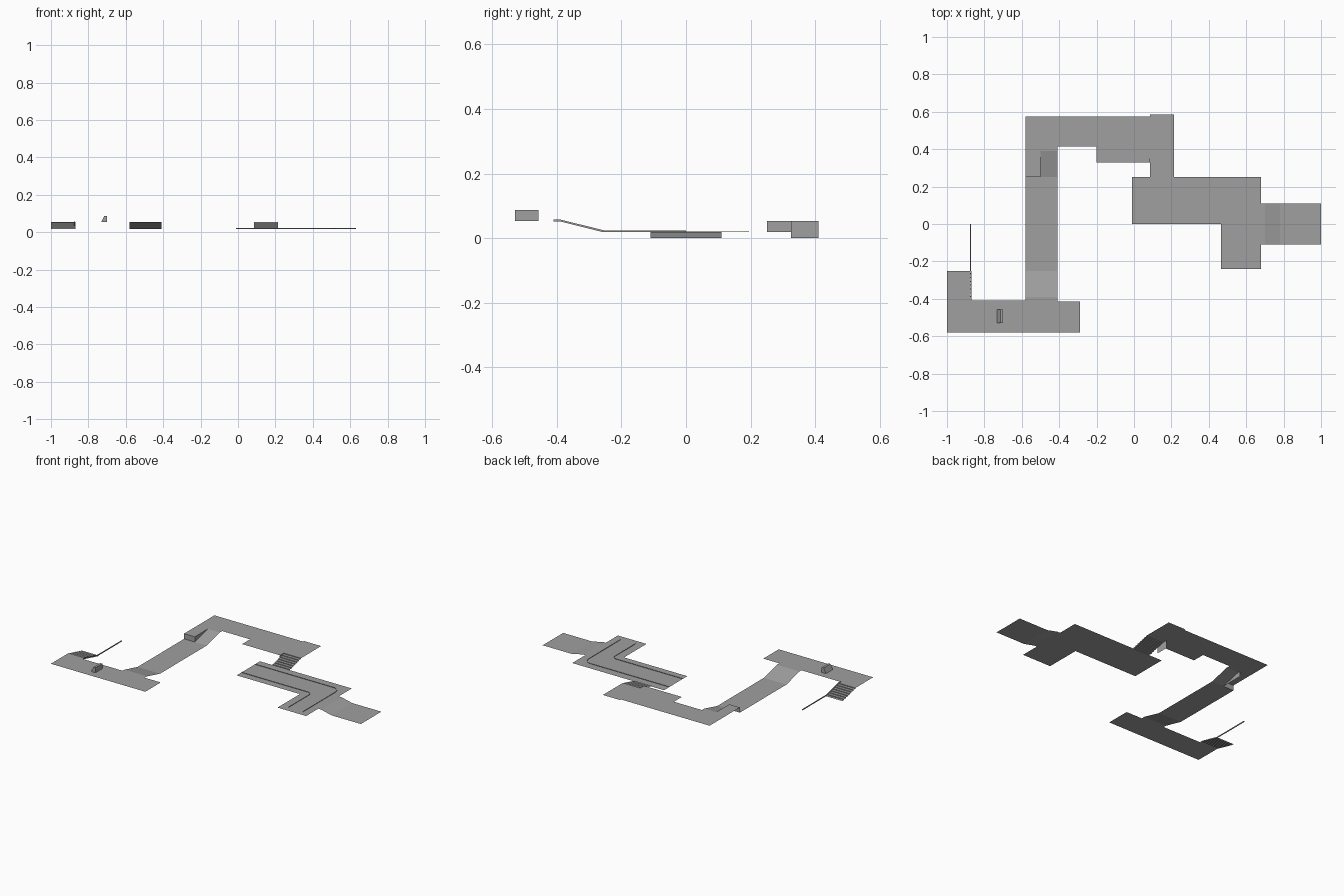
import bpy
import math

cube = bpy.data.objects.get("Cube")
if cube:
    bpy.data.objects.remove(cube)

LOW, HIGH = 0.0185, 0.054

grey = bpy.data.materials.new("plain_grey")
grey.use_nodes = True
colour = (0.35, 0.35, 0.35, 1)
grey.diffuse_color = colour
grey.node_tree.nodes["Principled BSDF"].inputs["Base Color"].default_value = colour


def make(name, verts, faces):
    mesh = bpy.data.meshes.new(name)
    mesh.from_pydata(verts, [], faces)
    mesh.materials.append(grey)
    obj = bpy.data.objects.new(name, mesh)
    bpy.context.collection.objects.link(obj)
    return obj


def slab(name, outline, z):
    """Flat floor from a counter-clockwise outline."""
    return make(name, [(x, y, z) for x, y in outline], [range(len(outline))])


def sweep_x(name, x0, x1, profile):
    """Sheet swept across x from a (y, z) profile running towards +y."""
    verts = [(x, y, z) for y, z in profile for x in (x0, x1)]
    faces = [(2*i, 2*i + 1, 2*i + 3, 2*i + 2) for i in range(len(profile) - 1)]
    return make(name, verts, faces)


def ribbon(name, path, height):
    """Upright strip following a 3D path."""
    verts = [(x, y, z + h) for x, y, z in path for h in (0, height)]
    faces = [(2*i, 2*i + 2, 2*i + 3, 2*i + 1) for i in range(len(path) - 1)]
    return make(name, verts, faces)


def steps(y0, z0, y1, z1, count=7):
    """Stair profile from one height to another."""
    dy, dz = (y1 - y0) / count, (z1 - z0) / count
    points = [(y0, z0)]
    for i in range(count):
        rise = (y0 + i*dy, z0 + (i + 1)*dz)
        points += [rise, (y0 + (i + 1)*dy, rise[1])]
    return points


def bend(cx, cy, r, z, end_y, start_x):
    """Straight, quarter turn, straight."""
    arc = [(cx + r*math.sin(a), cy + r*math.cos(a), z)
           for a in [i*math.pi/12 for i in range(7)]]
    return [(start_x, cy + r, z)] + arc + [(cx + r, end_y, z)]


# Upper south-west floor
slab("south_floor", [(-1, -0.58), (-0.29, -0.58), (-0.29, -0.415), (-0.41, -0.415),
                     (-0.58, -0.41), (-0.87, -0.41), (-1, -0.41)], HIGH)

# West stairs going down to the back, with a thin kerb along the edge
sweep_x("west_stairs", -1, -0.87, [(-0.41, HIGH)] + steps(-0.39, HIGH, -0.25, LOW))
kerb = ribbon("west_kerb", [(-0.872, -0.41, HIGH - 0.002), (-0.872, -0.39, HIGH - 0.002),
                            (-0.872, -0.255, LOW), (-0.872, 0, LOW)], 0.006)
kerb.modifiers.new("thickness", "SOLIDIFY").thickness = 0.005

# Long corridor with a sloping front end
sweep_x("corridor", -0.58, -0.41, [(-0.415, HIGH), (-0.39, HIGH), (-0.25, LOW), (0.25, LOW)])
sweep_x("corridor_ramp", -0.50, -0.41, [(0.25, LOW), (0.39, HIGH), (0.415, HIGH)])

# Raised ledge beside the corridor ramp
sweep_x("ledge", -0.58, -0.50, [(0.25, LOW), (0.25, HIGH), (0.415, HIGH)])
ribbon("ledge_side", [(-0.50, 0.25, LOW), (-0.50, 0.41, LOW)], HIGH - LOW)

# Upper north floor with its front bay
slab("north_floor", [(-0.58, 0.415), (-0.20, 0.415), (-0.20, 0.33), (0.085, 0.33),
                     (0.085, 0.575), (-0.58, 0.575)], HIGH)
ribbon("bay_side", [(0.085, 0.325, 0), (0.085, 0.41, 0)], HIGH)

# Stairs down to the middle floor, with the landing
sweep_x("north_stairs", 0.085, 0.215, steps(0.25, LOW, 0.39, HIGH) + [(0.585, HIGH)])

# Lower middle floor
slab("middle_floor", [(-0.01, 0), (0.465, 0), (0.465, -0.24), (0.68, -0.24),
                      (0.68, 0.25), (-0.01, 0.25)], LOW)
ribbon("outer_kerb", bend(0.58, 0.145, 0.05, LOW, -0.2, -0.01), 0.003)
ribbon("inner_kerb", bend(0.49, 0.02, 0.03, LOW, -0.2, -0.01), 0.003)

# East exit, sloping down to the ground
exit_path = [(0.68, LOW), (0.70, LOW), (0.78, 0), (1, 0)]
make("east_exit", [(x, y, z) for x, z in exit_path for y in (0.11, -0.11)],
     [(2*i, 2*i + 1, 2*i + 3, 2*i + 2) for i in range(len(exit_path) - 1)])

# Small wedge-backed block on the south floor
section = [(-0.732, HIGH), (-0.70, HIGH), (-0.70, 0.088), (-0.715, 0.088)]
make("block", [(x, y, z) for y in (-0.53, -0.457) for x, z in section],
     [(0, 1, 2, 3), (7, 6, 5, 4)] + [(i, i + 4, (i + 1) % 4 + 4, (i + 1) % 4) for i in range(4)])
